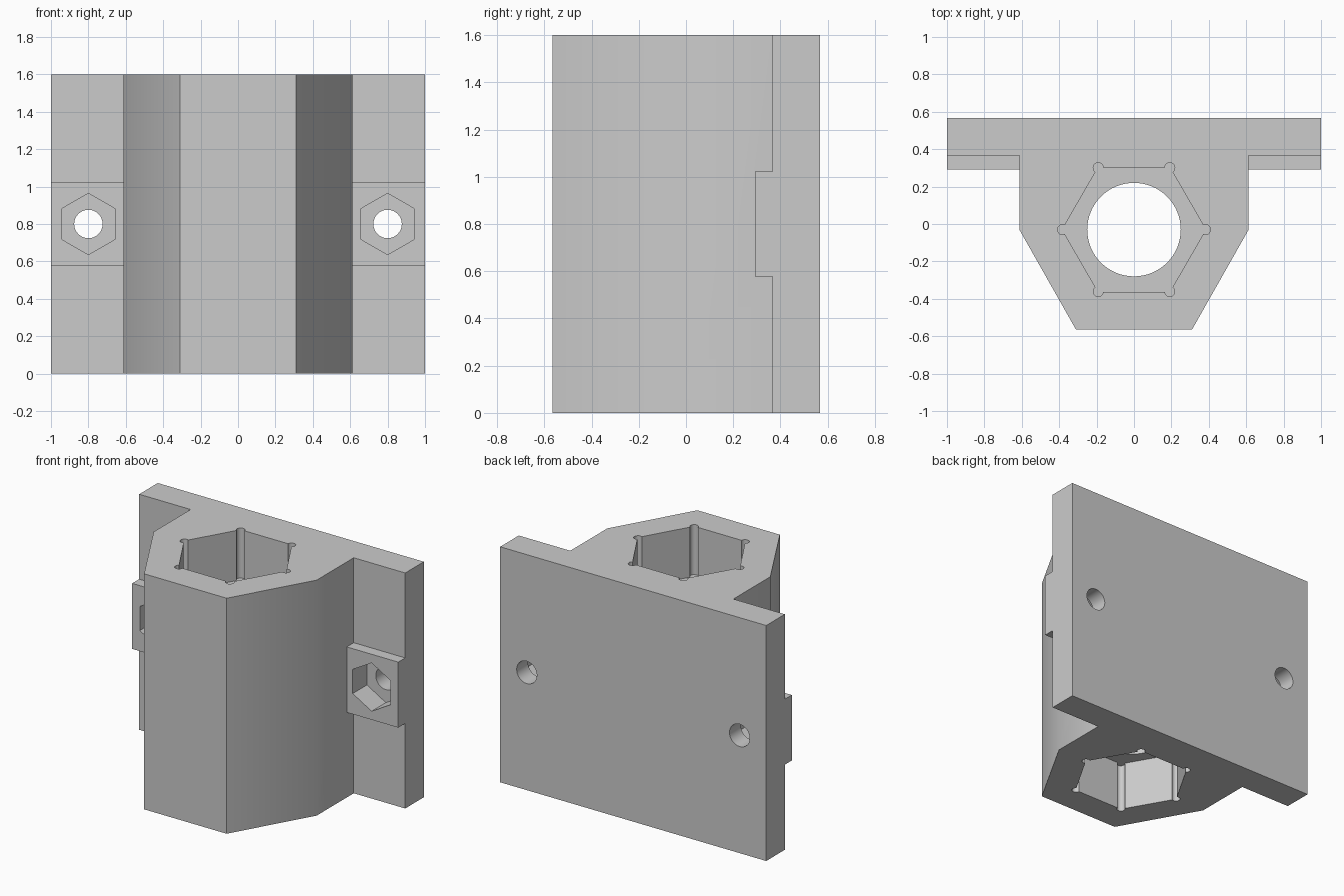
import bpy, bmesh, math

cube = bpy.data.objects.get("Cube")
if cube:
    bpy.data.objects.remove(cube, do_unlink=True)

grey = bpy.data.materials.new("plain_grey")
grey.use_nodes = True
COLOUR = (0.6, 0.6, 0.6, 1)
grey.diffuse_color = COLOUR
grey.node_tree.nodes["Principled BSDF"].inputs["Base Color"].default_value = COLOUR

HEIGHT = 1.6
MID = HEIGHT / 2
BORE_Y = -0.03


def prism(name, points, depth_vector):
    """Extrude a closed outline of 3D points along a vector."""
    bm = bmesh.new()
    face = bm.faces.new([bm.verts.new(p) for p in points])
    new = bmesh.ops.extrude_face_region(bm, geom=[face])["geom"]
    bmesh.ops.translate(bm, vec=depth_vector,
                        verts=[v for v in new if isinstance(v, bmesh.types.BMVert)])
    bmesh.ops.recalc_face_normals(bm, faces=bm.faces)
    mesh = bpy.data.meshes.new(name)
    bm.to_mesh(mesh)
    bm.free()
    mesh.materials.append(grey)
    obj = bpy.data.objects.new(name, mesh)
    bpy.context.collection.objects.link(obj)
    return obj


def ring(radius, sides, turn=0.0):
    return [(radius * math.cos(turn + math.tau * i / sides),
             radius * math.sin(turn + math.tau * i / sides)) for i in range(sides)]


def upright(name, radius, sides, x, y, z0, z1):
    return prism(name, [(x + a, y + b, z0) for a, b in ring(radius, sides)], (0, 0, z1 - z0))


def crosswise(name, radius, sides, x, y0, y1, turn=0.0):
    return prism(name, [(x + a, y0, MID + b) for a, b in ring(radius, sides, turn)],
                 (0, y1 - y0, 0))


def combine(target, tool, operation):
    """Apply a boolean and remove the tool object."""
    tool.hide_render = True
    mod = target.modifiers.new(operation, "BOOLEAN")
    mod.operation = operation
    mod.solver = "EXACT"
    mod.object = tool
    bpy.ops.object.select_all(action="DESELECT")
    target.select_set(True)
    bpy.context.view_layer.objects.active = target
    bpy.ops.object.modifier_apply(modifier=mod.name)
    bpy.data.objects.remove(tool, do_unlink=True)


# Mounting plate and faceted housing as one extruded profile
half = [(0.31, -0.565), (0.613, BORE_Y), (0.613, 0.367), (1, 0.367), (1, 0.567)]
outline = half + [(-x, y) for x, y in reversed(half)]
body = prism("nut_housing", [(x, y, 0) for x, y in outline], (0, 0, HEIGHT))

# Raised pads with hexagonal nut recesses and bolt holes
for side in (-1, 1):
    pad = prism("bolt_pad", [(side * x, y, 0.578) for x, y in
                             ((0.58, 0.292), (1, 0.292), (1, 0.45), (0.58, 0.45))],
                (0, 0, 0.445))
    combine(body, pad, "UNION")
for side in (-1, 1):
    x = side * 0.8
    combine(body, crosswise("bolt_recess", 0.164, 6, x, 0.2, 0.445, math.pi / 6), "DIFFERENCE")
    combine(body, crosswise("bolt_hole", 0.076, 32, x, 0.2, 0.7), "DIFFERENCE")

# Round bore through the middle
combine(body, upright("bore", 0.25, 64, 0, BORE_Y, -0.1, HEIGHT + 0.1), "DIFFERENCE")

# Hexagonal pocket at each end, with small round corner reliefs
POCKET = 0.34
for z0, z1 in ((-0.1, POCKET), (HEIGHT - POCKET, HEIGHT + 0.1)):
    combine(body, upright("pocket", 0.384, 6, 0, BORE_Y, z0, z1), "DIFFERENCE")
    for x, y in ring(0.382, 6):
        combine(body, upright("corner_relief", 0.027, 20, x, BORE_Y + y, z0, z1), "DIFFERENCE")

bpy.ops.object.select_all(action="DESELECT")
body.select_set(True)
bpy.context.view_layer.objects.active = body
bpy.ops.object.shade_smooth_by_angle(angle=math.radians(35))
